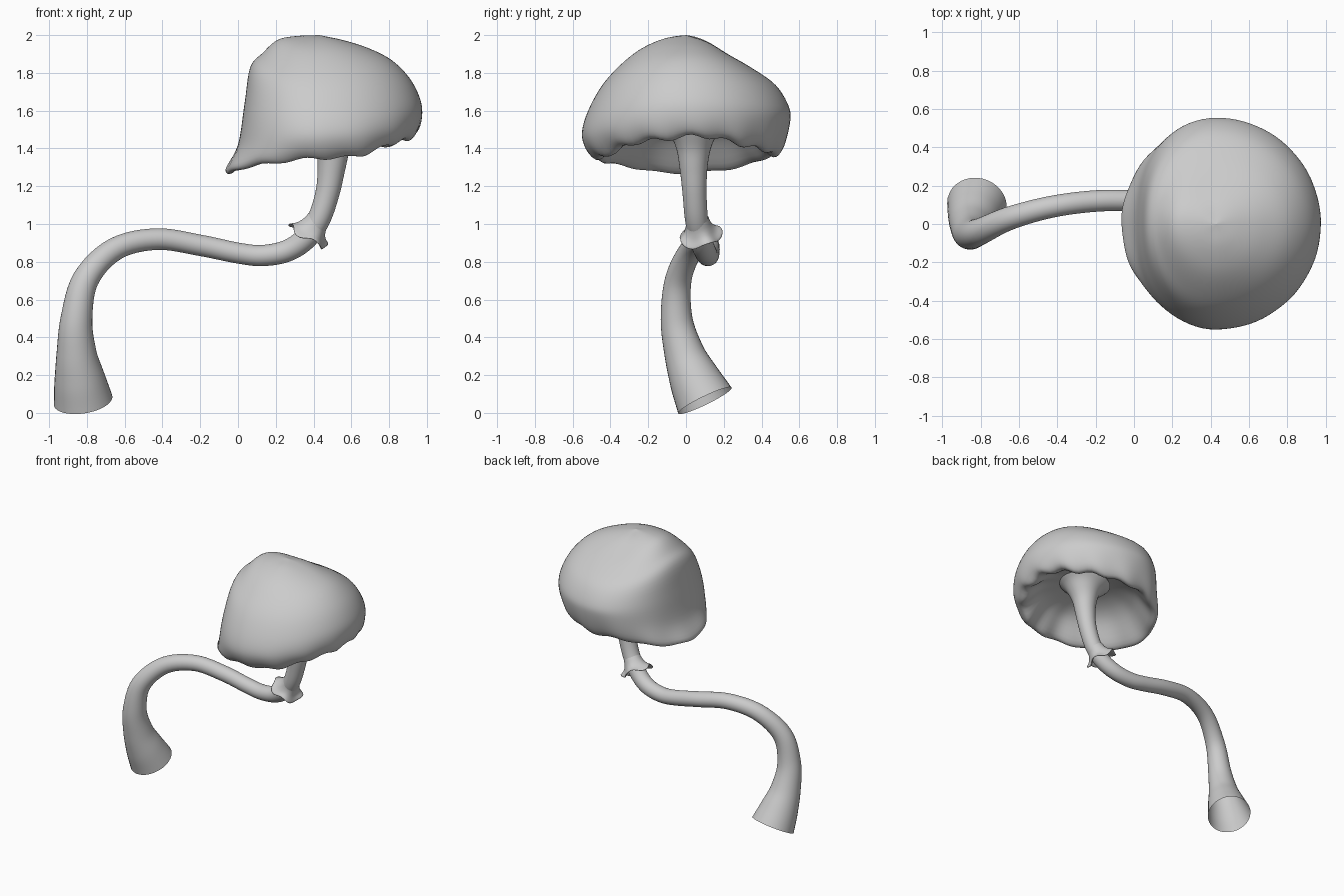
import bpy, math
from mathutils import Vector

if "Cube" in bpy.data.objects:
    bpy.data.objects.remove(bpy.data.objects["Cube"])


def spline(pts, steps):
    """Catmull-Rom resampling of tuples of any length."""
    p = [Vector(q) for q in pts]
    p = [2 * p[0] - p[1]] + p + [2 * p[-1] - p[-2]]
    out = []
    for i in range(1, len(p) - 2):
        a, b, c, d = p[i - 1:i + 3]
        for s in range(steps):
            t = s / steps
            out.append(0.5 * (2 * b + (c - a) * t + (2 * a - 5 * b + 4 * c - d) * t * t
                              + (3 * b - a - 3 * c + d) * t ** 3))
    return out + [p[-2]]


def loft(name, rings):
    """Skin closed rings of equal point count into a smooth open surface."""
    n = len(rings[0])
    verts = [v for r in rings for v in r]
    faces = [(i * n + j, i * n + (j + 1) % n, (i + 1) * n + (j + 1) % n, (i + 1) * n + j)
             for i in range(len(rings) - 1) for j in range(n)]
    me = bpy.data.meshes.new(name)
    me.from_pydata(verts, [], faces)
    me.update()
    ob = bpy.data.objects.new(name, me)
    bpy.context.collection.objects.link(ob)
    for f in me.polygons:
        f.use_smooth = True
    return ob


def ring(c, axis, radius, n, wave=lambda a: (1, 0)):
    """Circle around axis; wave gives a radius factor and an axial shift."""
    axis = axis.normalized()
    u = Vector((0, 1, 0))
    u = (u - axis * u.dot(axis)).normalized()
    v = axis.cross(u)
    pts = []
    for k in range(n):
        a = 2 * math.pi * k / n
        f, s = wave(a)
        pts.append(c + (u * math.cos(a) + v * math.sin(a)) * radius * f + axis * s)
    return pts


# Stem: centreline x, y, z with radius, swept as an open tube
path = [(-.82, .10, .065, .157), (-.838, .045, .18, .135), (-.855, -.01, .32, .106),
        (-.855, -.05, .5, .084), (-.805, -.04, .71, .070), (-.65, .03, .868, .061),
        (-.43, .09, .92, .057), (-.2, .12, .887, .056), (0, .122, .846, .055),
        (.13, .115, .833, .056), (.26, .10, .858, .058), (.36, .075, .925, .060),
        (.43, .055, 1.03, .061), (.475, .045, 1.17, .064), (.495, .04, 1.3, .074),
        (.502, .04, 1.4, .092), (.505, .04, 1.47, .125), (.50, .04, 1.53, .185)]
vals = []
quad_x, quad_r = [p[:3] for p in path], [(p[3], 0, 0) for p in path]
centres, radii = spline(quad_x, 6), [r[0] for r in spline(quad_r, 6)]
rings = []
last = len(centres) - 1
u = Vector((1, 0, 0))
for i, c in enumerate(centres):
    t = (centres[min(i + 1, last)] - centres[max(i - 1, 0)]).normalized()
    u = (u - t * u.dot(t)).normalized()
    v = t.cross(u)
    rings.append([c + (u * math.cos(a) + v * math.sin(a)) * radii[i]
                  for a in (2 * math.pi * k / 32 for k in range(32))])
loft("stem", rings)

# Collar: ragged flared skirt around the upper bend
top, rim = Vector((.425, .06, 1.025)), Vector((.372, .075, .94))
axis = top - rim
prof = spline([(0, .060, 0), (.4, .069, .1), (.75, .087, .5), (1, .113, 1), (1.03, .105, 1),
               (.8, .075, .5)], 3)
loft("collar", [ring(top.lerp(rim, t), axis, r, 48,
                     lambda a, w=w: (1 + .06 * w * math.sin(5 * a + 1),
                                     .014 * w * math.sin(4 * a)))
                for t, r, w in prof])

# Cap: radius/height profiles toward +x, +y, -x, -y, blended around the axis
right = [(0, 2), (.12, 1.975), (.25, 1.935), (.38, 1.87), (.48, 1.77), (.538, 1.65),
         (.542, 1.55), (.51, 1.475), (.45, 1.465), (.34, 1.53), (.2, 1.555), (0, 1.57)]
back = [(0, 2), (.11, 1.965), (.22, 1.90), (.35, 1.825), (.475, 1.735), (.545, 1.62),
        (.55, 1.53), (.51, 1.40), (.45, 1.37), (.34, 1.49), (.2, 1.54), (0, 1.57)]
left = [(0, 2), (.12, 1.995), (.22, 1.975), (.30, 1.905), (.365, 1.83), (.395, 1.64),
        (.43, 1.42), (.495, 1.29), (.45, 1.285), (.33, 1.45), (.2, 1.53), (0, 1.57)]
front = [(0, 2), (.12, 1.98), (.25, 1.92), (.37, 1.82), (.46, 1.71), (.53, 1.57),
         (.55, 1.46), (.51, 1.37), (.45, 1.35), (.34, 1.48), (.2, 1.54), (0, 1.57)]
steps = 5
profs = [spline([(r, z, 0) for r, z in p], steps) for p in (right, back, left, front)]
N = 96
rings = []
for i in range(len(profs[0])):
    w = math.exp(-((i / steps - 7.6) / 1.2) ** 2)      # ripple strength near the rim
    pts = []
    for k in range(N):
        a = 2 * math.pi * k / N
        c, s = math.cos(a), math.sin(a)
        q = [max(0, c) ** 2, max(0, s) ** 2, max(0, -c) ** 2, max(0, -s) ** 2]
        p = sum((profs[d][i] * q[d] for d in range(4)), Vector((0, 0, 0)))
        amp = w * (.35 + .65 * (c + 1) / 2)
        r = max(p.x, 0) * (1 + .018 * amp * math.sin(13 * a + 2 * s))
        z = p.y + .012 * amp * math.sin(13 * a + 1 + 2 * s) + .006 * amp * math.sin(7 * a)
        pts.append(Vector((.43 + r * c, r * s, z)))
    rings.append(pts)
loft("cap", rings)
